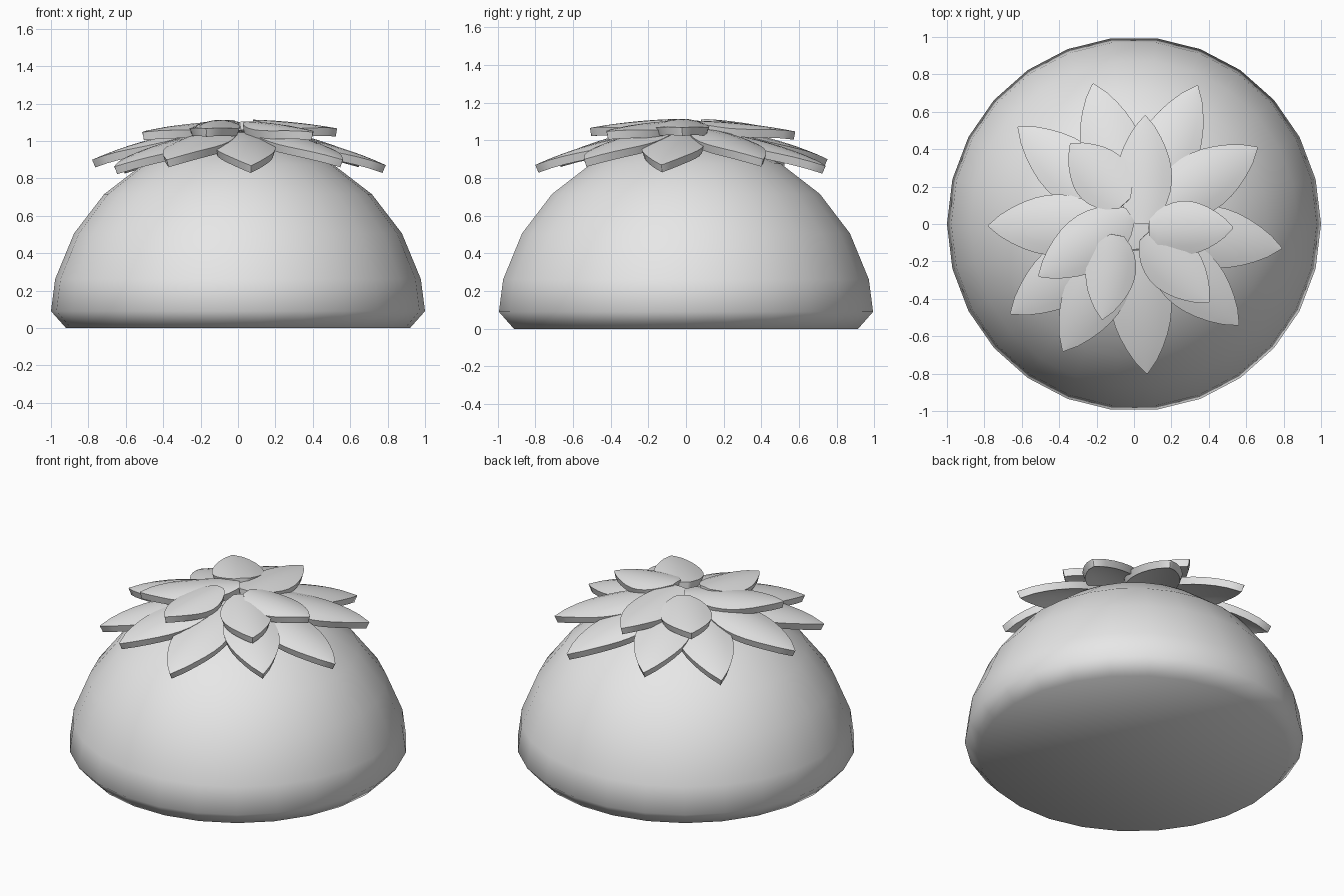
import bpy, bmesh, math
from mathutils import Vector

cube = bpy.data.objects.get("Cube")
if cube:
    bpy.data.objects.remove(cube)

grey = bpy.data.materials.new("plain_grey")
grey.use_nodes = True
grey.diffuse_color = (0.8, 0.8, 0.8, 1)
grey.node_tree.nodes["Principled BSDF"].inputs["Base Color"].default_value = (0.8, 0.8, 0.8, 1)


def finish(bm, name, angle):
    bmesh.ops.recalc_face_normals(bm, faces=bm.faces)
    mesh = bpy.data.meshes.new(name)
    bm.to_mesh(mesh)
    bm.free()
    mesh.materials.append(grey)
    obj = bpy.data.objects.new(name, mesh)
    bpy.context.collection.objects.link(obj)
    bpy.ops.object.select_all(action="DESELECT")
    obj.select_set(True)
    bpy.context.view_layer.objects.active = obj
    bpy.ops.object.shade_smooth_by_angle(angle=math.radians(angle))
    return obj


# Dome body: hemisphere rings above a bevelled foot
SIDES, RADIUS = 26, 1.012
profile = [(0.92, 0), (1.0, 0.09)]
profile += [(RADIUS * math.cos(math.radians(a)), RADIUS * math.sin(math.radians(a)))
            for a in range(15, 90, 15)]
bm = bmesh.new()
rings = []
for r, z in profile:
    rings.append([bm.verts.new((r * math.cos(math.tau * i / SIDES),
                                r * math.sin(math.tau * i / SIDES), z)) for i in range(SIDES)])
for low, high in zip(rings, rings[1:]):
    for i in range(SIDES):
        j = (i + 1) % SIDES
        bm.faces.new((low[i], low[j], high[j], high[i]))
bm.faces.new(rings[0])
top = bm.verts.new((0, 0, RADIUS))
for i in range(SIDES):
    bm.faces.new((rings[-1][i], rings[-1][(i + 1) % SIDES], top))
finish(bm, "dome_body", 60)


# Half-width of a petal along its length
def half_width(t, width):
    return width * max(0.0, math.sin(math.pi * (0.06 + 0.94 * t ** 0.88))) ** 0.8 + 0.004


# Petal: a draped, pointed slab from base to tip
def petal(name, base, tip, width, height, droop, thick=0.045, rows=10, cols=6):
    base, tip = Vector(base), Vector(tip)
    side = (tip - base).orthogonal().normalized()
    bm = bmesh.new()
    grid = []
    for i in range(rows + 1):
        t = i / rows
        row = []
        for j in range(cols + 1):
            s = 2 * j / cols - 1
            centre = base.lerp(tip, t)
            p = centre + side * s * half_width(t, width)
            crown = 0.03 * (s * half_width(t, width) / width) ** 2
            row.append(bm.verts.new((p.x, p.y, height - droop * centre.length_squared - crown)))
        grid.append(row)
    for a, b in zip(grid, grid[1:]):
        for j in range(cols):
            bm.faces.new((a[j], a[j + 1], b[j + 1], b[j]))
    bmesh.ops.recalc_face_normals(bm, faces=bm.faces)
    if sum(f.normal.z for f in bm.faces) < 0:
        bmesh.ops.reverse_faces(bm, faces=bm.faces)
    bmesh.ops.solidify(bm, geom=bm.faces[:], thickness=thick)
    finish(bm, name, 45)


# Lower whorl of long drooping petals, alternating in height
outer_tips = [(0.34, 0.74), (-0.22, 0.75), (-0.62, 0.52), (-0.78, -0.01), (-0.66, -0.48),
              (-0.38, -0.68), (0.07, -0.80), (0.56, -0.54), (0.79, -0.13), (0.66, 0.41)]
for n, tip in enumerate(outer_tips):
    base = Vector(tip).normalized() * 0.14
    petal(f"outer_petal_{n + 1}", base, tip, 0.16, 1.05 + 0.02 * (n % 2), 0.28)

# Upper whorl of shorter, flatter petals
inner = [((0.05, 0.0), (0.06, 0.58), 0.145), ((-0.05, 0.11), (-0.34, 0.43), 0.15),
         ((-0.02, 0.05), (-0.51, -0.28), 0.15), ((-0.09, -0.06), (-0.17, -0.51), 0.13),
         ((0.06, -0.06), (0.40, -0.42), 0.145), ((0.08, -0.02), (0.53, -0.02), 0.14)]
for n, (base, tip, width) in enumerate(inner):
    petal(f"inner_petal_{n + 1}", base, tip, width, 1.105 + 0.01 * (n % 2), 0.17)
